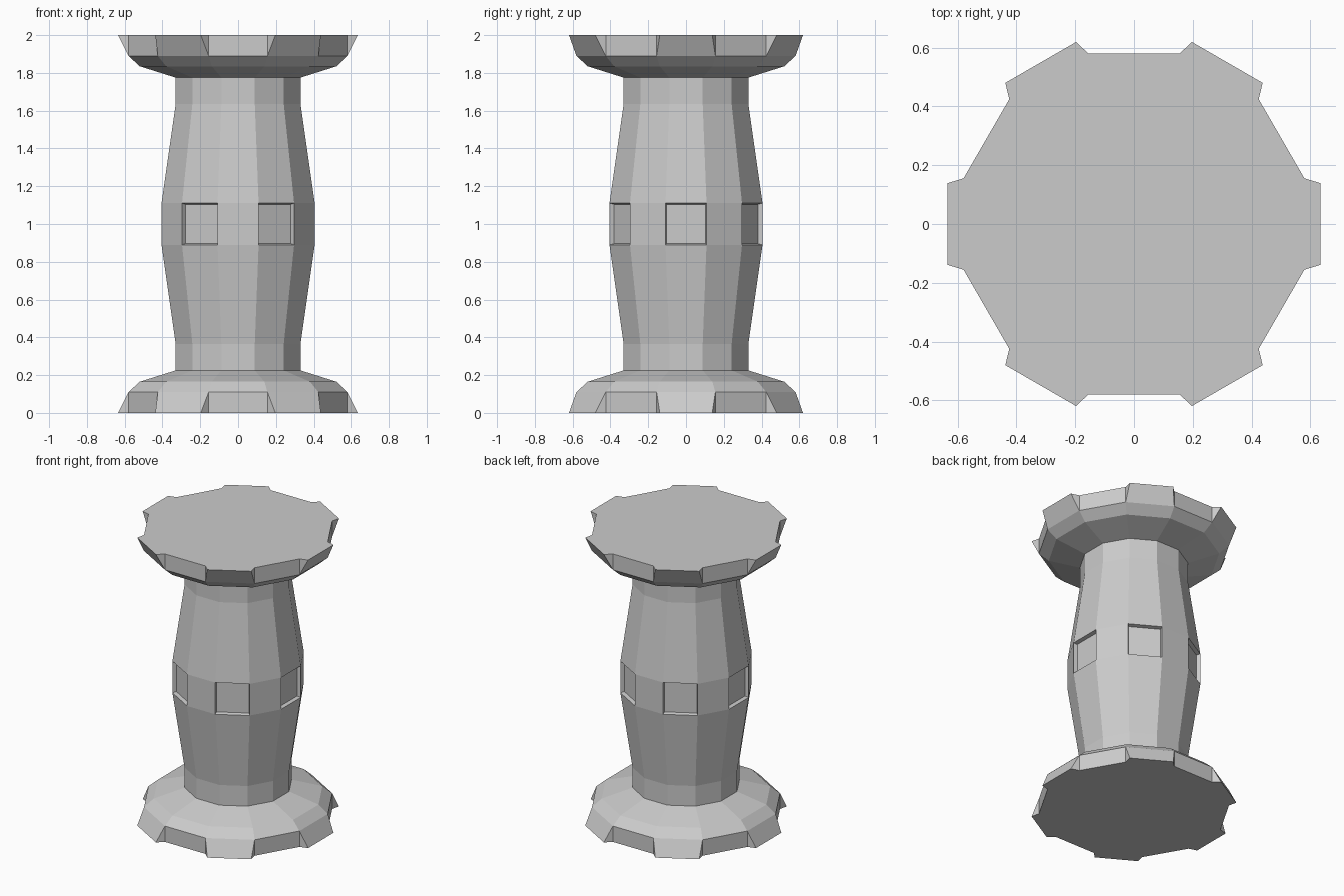
import bpy, bmesh
from math import cos, sin, tan, radians

if "Cube" in bpy.data.objects:
    bpy.data.objects.remove(bpy.data.objects["Cube"])

SIDES = 12
T15 = tan(radians(15))


def on_face(a, apothem, side, z):
    """Point at a sideways offset on the flat that faces angle a (degrees)."""
    c, s = cos(radians(a)), sin(radians(a))
    return (apothem * c - side * s, apothem * s + side * c, z)


def add_rings(bm, profile):
    """Twelve-sided rings, flats facing 0, 30, 60... degrees; returns rings and faces."""
    rings = [[bm.verts.new(on_face(30 * i, r, r * T15, z)) for i in range(SIDES)]
             for r, z in profile]
    faces = [[bm.faces.new((lo[i - 1], lo[i], hi[i], hi[i - 1])) for i in range(SIDES)]
             for lo, hi in zip(rings, rings[1:])]
    return rings, faces


def finish(bm, name):
    bmesh.ops.recalc_face_normals(bm, faces=bm.faces[:])
    mesh = bpy.data.meshes.new(name)
    bm.to_mesh(mesh)
    bm.free()
    obj = bpy.data.objects.new(name, mesh)
    bpy.context.collection.objects.link(obj)
    return obj


# Bulging column with recessed panels on every second flat
bm = bmesh.new()
_, faces = add_rings(bm, [(0.33, 0.225), (0.33, 0.365), (0.405, 0.89),
                          (0.405, 1.11), (0.33, 1.635), (0.33, 1.775)])
# caps close the column
bm.verts.ensure_lookup_table()
bm.faces.new(bm.verts[:SIDES])
bm.faces.new(bm.verts[-SIDES:])
bmesh.ops.recalc_face_normals(bm, faces=bm.faces[:])
bmesh.ops.inset_individual(bm, faces=faces[2][::2], thickness=0.008, depth=-0.025)
finish(bm, "column")


def add_flange(name, flip):
    """Stepped flange whose alternate flats flare out into tabs at the outer end."""
    bm = bmesh.new()
    profile = [(0.58, 0.0), (0.58, 0.11), (0.52, 0.165), (0.33, 0.225)]
    rings, faces = add_rings(bm, [(r, 2 - z if flip else z) for r, z in profile])
    end, rim = rings[0], rings[1]
    z_end = 2.0 if flip else 0.0
    bmesh.ops.delete(bm, geom=faces[0][::2], context='FACES_ONLY')
    cap = []
    for i in range(0, SIDES, 2):
        a = bm.verts.new(on_face(30 * i, 0.635, -0.139, z_end))
        b = bm.verts.new(on_face(30 * i, 0.635, 0.139, z_end))
        bm.faces.new((a, b, rim[i], rim[i - 1]))
        bm.faces.new((end[i - 1], a, rim[i - 1]))
        bm.faces.new((b, end[i], rim[i]))
        cap += [end[i - 1], a, b, end[i]]
    bm.faces.new(cap)
    bm.faces.new(rings[-1])
    finish(bm, name)


# Base and top flanges
add_flange("base_flange", False)
add_flange("top_flange", True)
